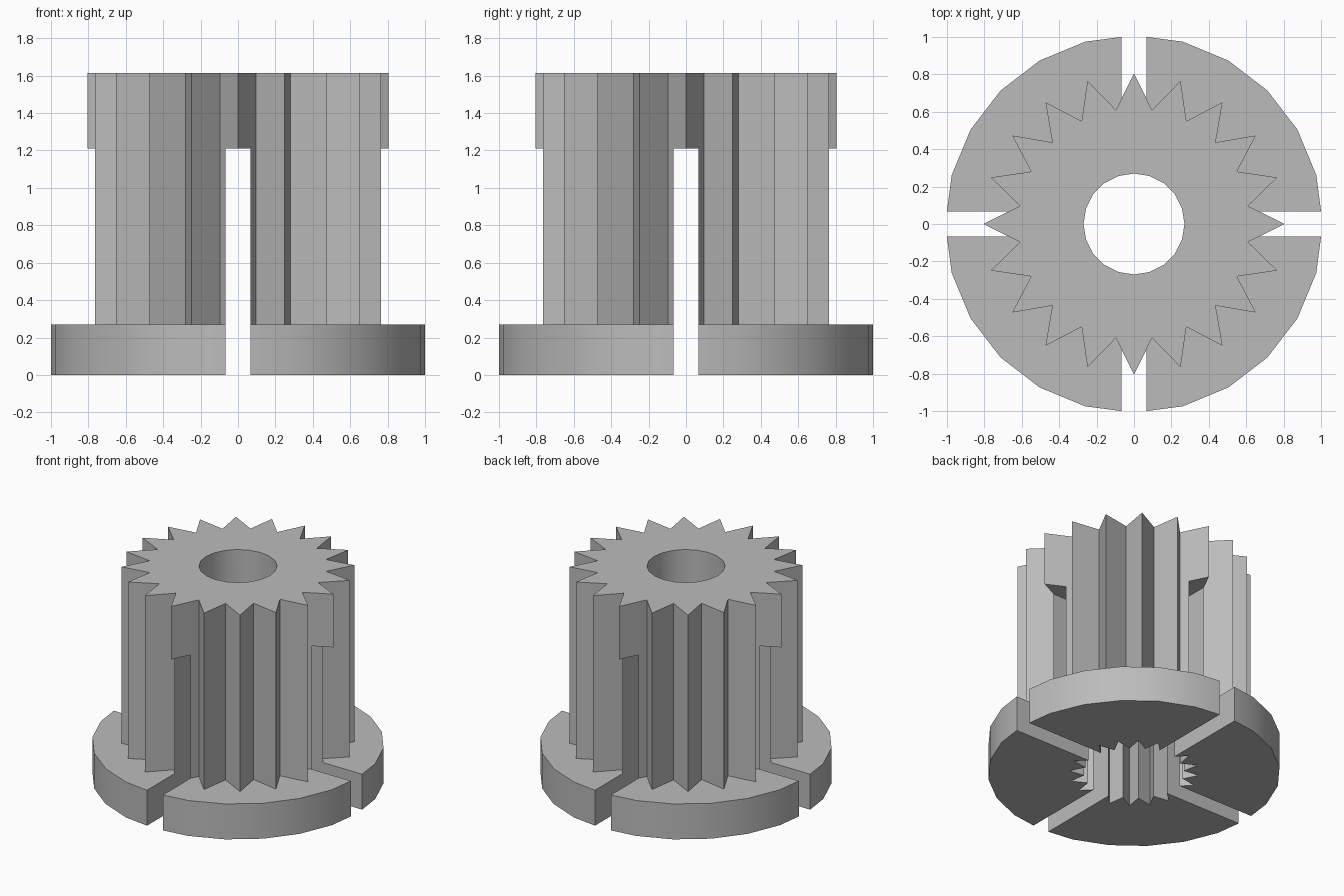
import bpy, bmesh
from math import sin, cos, pi, radians

cube = bpy.data.objects.get("Cube")
if cube:
    bpy.data.objects.remove(cube, do_unlink=True)

TEETH = 20
TOP = 1.615       # top of the gear
ROOF = 1.21       # top of the slots and of the toothed socket
FLANGE_H = 0.27
SLOT_W = 0.134

grey = bpy.data.materials.new("plain grey")
grey.use_nodes = True
grey.diffuse_color = (0.5, 0.5, 0.5, 1)
grey.node_tree.nodes["Principled BSDF"].inputs["Base Color"].default_value = (0.5, 0.5, 0.5, 1)


def ring(radii, count):
    """Closed outline whose points cycle through the given radii."""
    return [(radii[i % len(radii)] * cos(2 * pi * i / count),
             radii[i % len(radii)] * sin(2 * pi * i / count)) for i in range(count)]


def prism(name, outline, z0, z1):
    bm = bmesh.new()
    base = bm.faces.new([bm.verts.new((x, y, z0)) for x, y in outline])
    top = bmesh.ops.extrude_face_region(bm, geom=[base])["geom"]
    moved = [v for v in top if isinstance(v, bmesh.types.BMVert)]
    bmesh.ops.translate(bm, verts=moved, vec=(0, 0, z1 - z0))
    bmesh.ops.recalc_face_normals(bm, faces=bm.faces)
    mesh = bpy.data.meshes.new(name)
    bm.to_mesh(mesh)
    bm.free()
    mesh.materials.append(grey)
    obj = bpy.data.objects.new(name, mesh)
    bpy.context.collection.objects.link(obj)
    return obj


def combine(target, other, operation):
    """Apply a boolean and remove the helper."""
    mod = target.modifiers.new(other.name, 'BOOLEAN')
    mod.operation, mod.object, mod.solver = operation, other, 'EXACT'
    bpy.context.view_layer.objects.active = target
    bpy.ops.object.modifier_apply(modifier=mod.name)
    bpy.data.objects.remove(other, do_unlink=True)


# Round flange with the toothed column rising out of it
bushing = prism("slotted_gear_bushing", ring([1.009], 24), 0, FLANGE_H)
column = prism("toothed_column", ring([0.805, 0.617], TEETH * 2), 0.1, TOP)
combine(bushing, column, 'UNION')

# Toothed socket open at the bottom
socket = prism("socket_cutter", ring([0.45, 0.345], TEETH * 2), -0.2, ROOF)
combine(bushing, socket, 'DIFFERENCE')

# Crossed slots through flange and column
for name, lx, ly in (("slot_cutter_x", 1.2, SLOT_W / 2), ("slot_cutter_y", SLOT_W / 2, 1.2)):
    slot = prism(name, [(-lx, -ly), (lx, -ly), (lx, ly), (-lx, ly)], -0.3, ROOF)
    combine(bushing, slot, 'DIFFERENCE')

# Round bore through the roof
combine(bushing, prism("bore_cutter", ring([0.27], 20), 1.0, 1.9), 'DIFFERENCE')

bpy.ops.object.select_all(action='DESELECT')
bushing.select_set(True)
bpy.context.view_layer.objects.active = bushing
bpy.ops.object.shade_smooth_by_angle(angle=radians(25))
